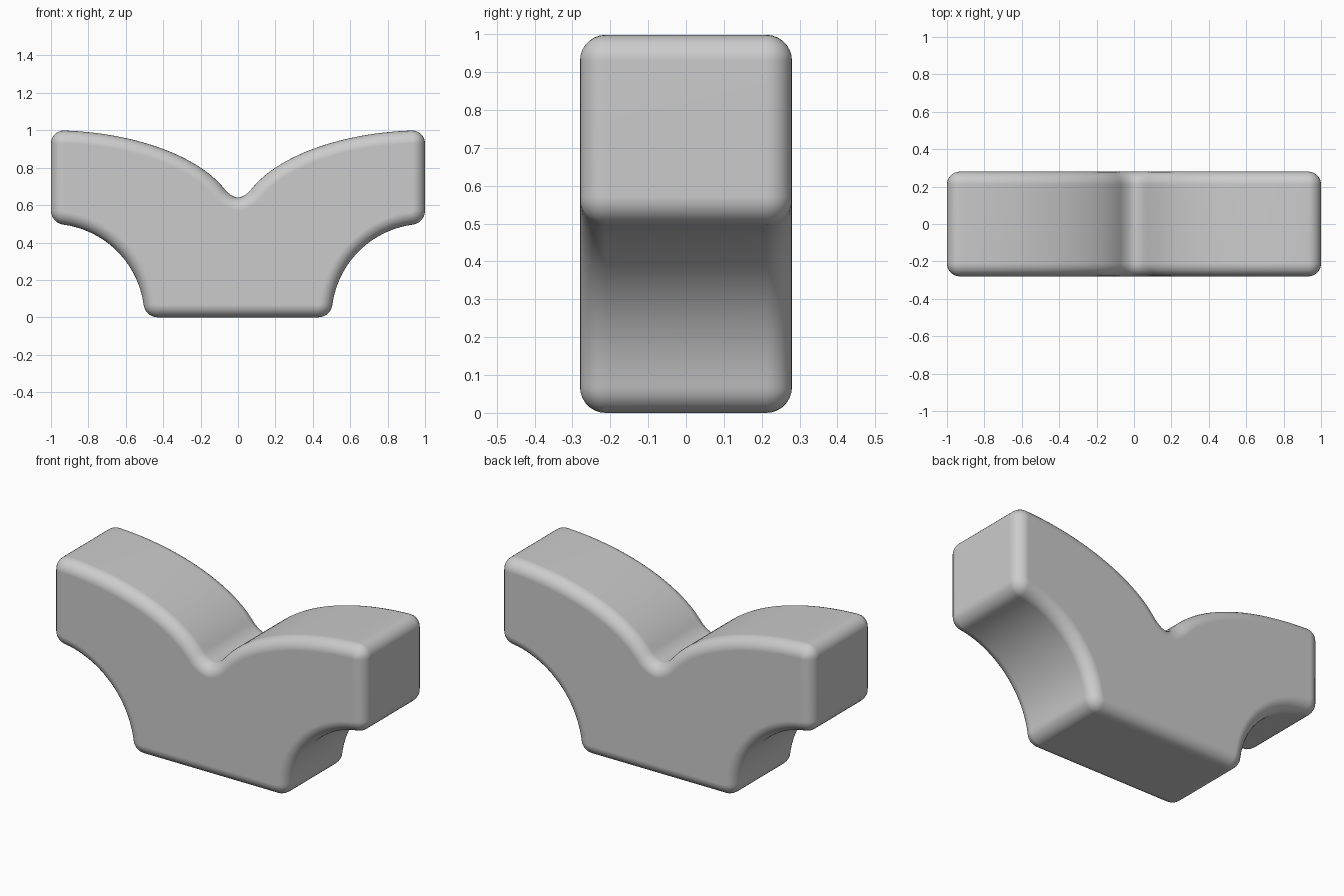
import bpy, bmesh
from math import sin, cos, pi, asin, sqrt
from mathutils import Vector

if "Cube" in bpy.data.objects:
    bpy.data.objects.remove(bpy.data.objects["Cube"])

R = 0.068      # edge rounding radius
HALF = 0.28    # half depth
STEPS = 7      # segments across a rounded edge


def fillet(p0, corner, p1, n=7):
    """Rounded corner from p0 to p1, bulging towards corner."""
    a, c, b = Vector(p0), Vector(corner), Vector(p1)
    h0, h1 = a.lerp(c, 0.552), b.lerp(c, 0.552)
    pts = []
    for i in range(n + 1):
        t = i / n
        u = 1 - t
        pts.append(a * u**3 + h0 * 3 * u * u * t + h1 * 3 * u * t * t + b * t**3)
    return pts


def arc(rx, rz, cz, a0, a1, n):
    """Interior points of an elliptical arc centred on x = 1."""
    out = []
    for i in range(1, n):
        a = a0 + (a1 - a0) * i / n
        out.append(Vector((1 - rx * cos(a), cz + rz * sin(a))))
    return out


# Right half of the outline, from the notch down to the base
L = 0.07
top_start = (L, 0.5 + 0.5 * sqrt(1 - (1 - L)**2))
top_end = (1 - L, 0.5 + 0.5 * sqrt(1 - L * L))
low = sqrt(0.25 - L * L)
half = fillet((0, 0.64), (0.035, 0.64), top_start)
half += arc(1, 0.5, 0.5, asin(sqrt(1 - (1 - L)**2)), pi / 2 - asin(L), 28)
half += fillet(top_end, (1, 1), (1, 1 - L))
half += fillet((1, 0.5 + L), (1, 0.5), (1 - L, low))
half += arc(0.5, 0.5, 0, pi / 2 - asin(2 * L), asin(2 * L), 22)
half += fillet((1 - low, L), (0.5, 0), (0.5 - L, 0))

# Mirror to the full clockwise outline
outline = half + [Vector((-p.x, p.y)) for p in reversed(half[1:])]
N = len(outline)

# Inward direction at each outline point
inward = []
for i, p in enumerate(outline):
    d0 = (p - outline[i - 1]).normalized()
    d1 = (outline[(i + 1) % N] - p).normalized()
    t = (d0 + d1).normalized()
    inward.append(Vector((t.y, -t.x)))

# Rings: rounded front rim, straight walls, rounded back rim
rim = [(R * (1 - cos(a)), HALF - R + R * sin(a))
       for a in (pi / 2 * k / STEPS for k in range(STEPS + 1))]
sections = [(o, -y) for o, y in reversed(rim)] + rim

bm = bmesh.new()
rings = []
for off, y in sections:
    rings.append([bm.verts.new((p.x + n.x * off, y, p.y + n.y * off))
                  for p, n in zip(outline, inward)])
for r0, r1 in zip(rings, rings[1:]):
    for i in range(N):
        j = (i + 1) % N
        bm.faces.new((r0[i], r0[j], r1[j], r1[i]))
bm.faces.new(rings[0])
bm.faces.new(rings[-1])
bmesh.ops.recalc_face_normals(bm, faces=bm.faces)
for f in bm.faces:
    f.smooth = True

mesh = bpy.data.meshes.new("forked_block")
bm.to_mesh(mesh)
bm.free()
block = bpy.data.objects.new("forked_block", mesh)
bpy.context.collection.objects.link(block)

# Keep the flat faces evenly shaded
wn = block.modifiers.new("weighted_normals", 'WEIGHTED_NORMAL')
wn.keep_sharp = True
